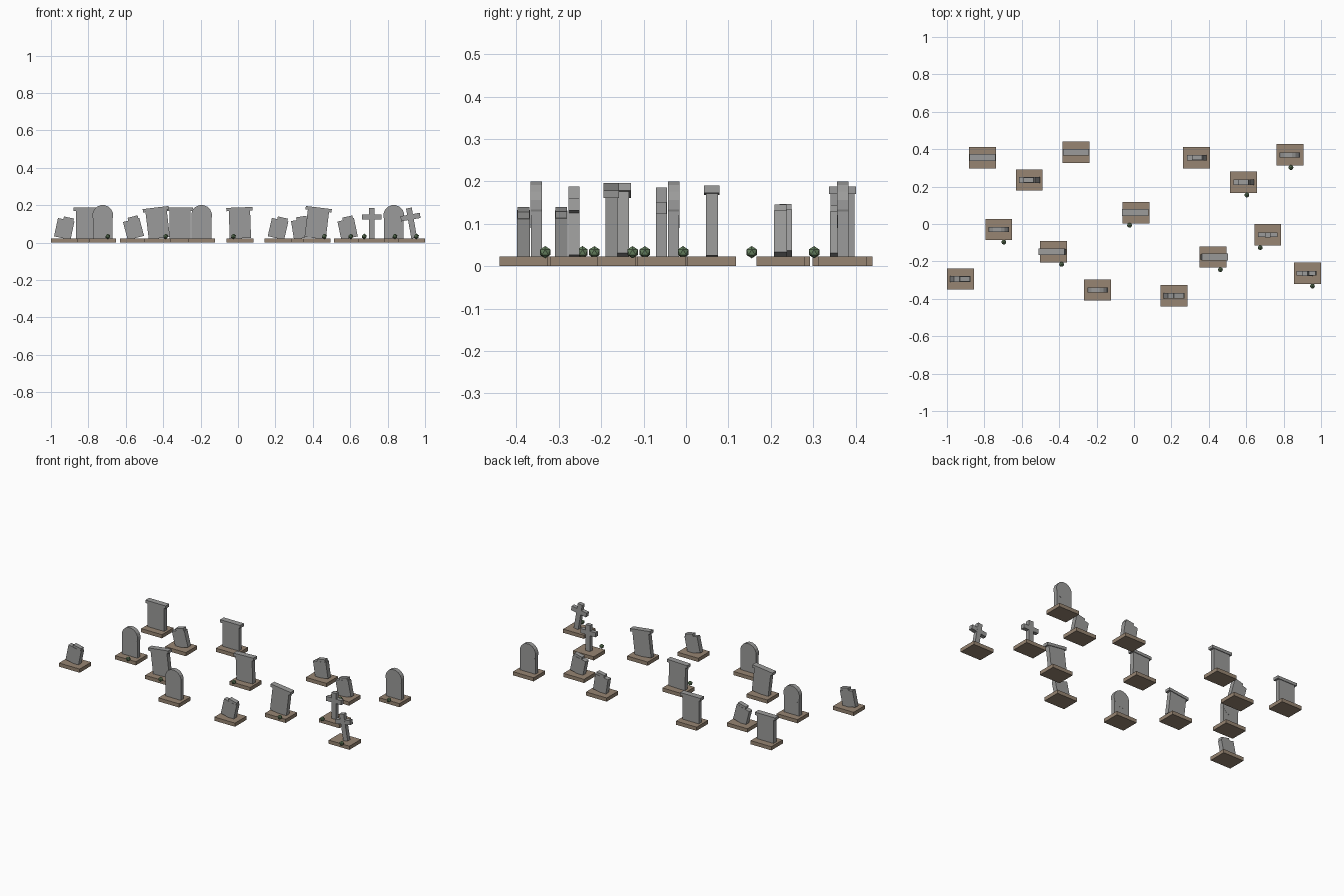
import bpy, bmesh, math
from mathutils import Matrix, Vector

old = bpy.data.objects.get("Cube")
if old:
    bpy.data.objects.remove(old, do_unlink=True)


def make_material(name, rgb):
    m = bpy.data.materials.new(name)
    m.use_nodes = True
    m.diffuse_color = (*rgb, 1)
    m.node_tree.nodes["Principled BSDF"].inputs["Base Color"].default_value = (*rgb, 1)
    return m


STONE = make_material("grey stone", (0.33, 0.33, 0.325))
EARTH = make_material("brown earth", (0.31, 0.235, 0.17))
MOSS = make_material("moss green", (0.14, 0.23, 0.12))

BASE_W, BASE_D, BASE_H = 0.144, 0.114, 0.023


def finish(bm, name, material, place):
    mesh = bpy.data.meshes.new(name)
    bm.to_mesh(mesh)
    bm.free()
    mesh.materials.append(material)
    obj = bpy.data.objects.new(name, mesh)
    obj.matrix_world = place
    bpy.context.collection.objects.link(obj)
    return obj


def add_box(bm, width, depth, bottom, top, x=0):
    size = Matrix.Diagonal((width, depth, top - bottom, 1))
    bmesh.ops.create_cube(bm, size=1, matrix=Matrix.Translation((x, 0, (bottom + top) / 2)) @ size)


# Headstone shapes, measured up from the top of the plot
def capped_stone(bm):
    add_box(bm, 0.114, 0.028, 0, 0.147)
    add_box(bm, 0.14, 0.036, 0.147, 0.165)


def round_stone(bm):
    add_box(bm, 0.106, 0.026, 0, 0.122)
    turn = Matrix.Rotation(math.pi / 2, 4, 'X') @ Matrix.Rotation(math.pi / 16, 4, 'Z')
    bmesh.ops.create_cone(bm, cap_ends=True, segments=16, radius1=0.056, radius2=0.056,
                          depth=0.027, matrix=Matrix.Translation((0, 0, 0.122)) @ turn)


def broken_stone(bm):
    add_box(bm, 0.09, 0.03, 0, 0.1)
    add_box(bm, 0.055, 0.028, 0.1, 0.115, x=0.012)


def cross_stone(bm):
    add_box(bm, 0.031, 0.026, 0, 0.163)
    add_box(bm, 0.105, 0.025, 0.1, 0.128)


# Shape builder and the mid height it leans about
SHAPES = {
    "capped": (capped_stone, 0.08),
    "round": (round_stone, 0.09),
    "broken": (broken_stone, 0.055),
    "cross": (cross_stone, 0.08),
}

# Shape, x, y, lean in degrees (towards -x), bush offset from the plot centre
GRAVES = [
    ("capped", -0.81, 0.355, 0, None),
    ("capped", -0.31, 0.383, 0, None),
    ("broken", -0.56, 0.235, 15, None),
    ("broken", 0.335, 0.355, 9, None),
    ("round", 0.833, 0.37, 0, 0.006),
    ("broken", 0.585, 0.223, 12, 0.018),
    ("capped", 0.01, 0.061, 2, -0.034),
    ("round", -0.723, -0.029, 0, 0.027),
    ("capped", -0.43, -0.148, 7, 0.043),
    ("cross", 0.715, -0.058, 0, -0.04),
    ("capped", 0.422, -0.176, -7, 0.04),
    ("cross", 0.928, -0.264, 10, 0.026),
    ("broken", -0.928, -0.294, -12, None),
    ("round", -0.195, -0.353, 0, None),
    ("broken", 0.215, -0.383, -13, None),
]

for kind, x, y, lean, bush in GRAVES:
    # Earth plot
    bm = bmesh.new()
    add_box(bm, BASE_W, BASE_D, 0, BASE_H)
    finish(bm, "grave_plot", EARTH, Matrix.Translation((x, y, 0)))

    # Headstone leaning about its middle
    build, mid = SHAPES[kind]
    bm = bmesh.new()
    build(bm)
    lean_matrix = Matrix.Rotation(math.radians(-lean), 4, 'Y')
    place = (Matrix.Translation((x, y, BASE_H + mid)) @ lean_matrix
             @ Matrix.Translation((0, 0, -mid)))
    finish(bm, kind + "_headstone", STONE, place)

    # Small bush at the front edge of the plot
    if bush is not None:
        bm = bmesh.new()
        bmesh.ops.create_icosphere(bm, subdivisions=1, radius=0.0145)
        finish(bm, "bush", MOSS, Matrix.Translation(Vector((x + bush, y - 0.068, 0.033))))
